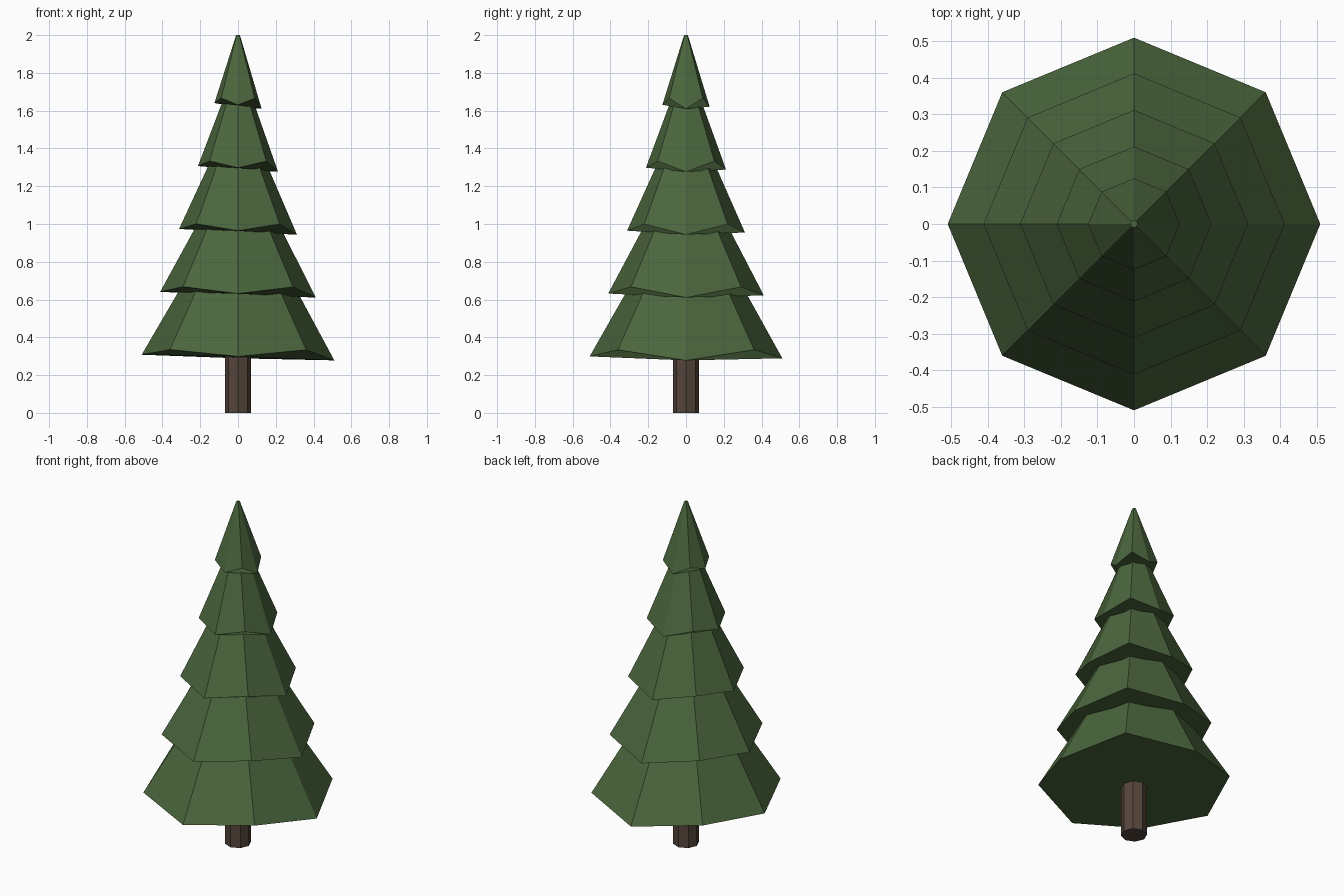
import bpy, bmesh, math

if "Cube" in bpy.data.objects:
    bpy.data.objects.remove(bpy.data.objects["Cube"])

SIDES = 8


def material(name, rgb):
    mat = bpy.data.materials.new(name)
    mat.diffuse_color = (*rgb, 1.0)
    mat.use_nodes = True
    mat.node_tree.nodes["Principled BSDF"].inputs["Base Color"].default_value = mat.diffuse_color
    return mat


def frustum(name, bottom, top, mat):
    """Closed flat-faced solid from two rings; each ring is (radius, [z per corner])."""
    bm = bmesh.new()
    rings = []
    for radius, heights in (bottom, top):
        rings.append([bm.verts.new((radius * math.cos(i * math.tau / SIDES),
                                    radius * math.sin(i * math.tau / SIDES), z))
                      for i, z in enumerate(heights)])
    low, high = rings
    for i in range(SIDES):
        j = (i + 1) % SIDES
        bm.faces.new((low[i], low[j], high[j], high[i]))
    bm.faces.new(low[::-1])
    bm.faces.new(high)
    mesh = bpy.data.meshes.new(name)
    bm.to_mesh(mesh)
    bm.free()
    mesh.materials.append(mat)
    obj = bpy.data.objects.new(name, mesh)
    bpy.context.collection.objects.link(obj)
    return obj


green = material("needle green", (0.070, 0.132, 0.047))
brown = material("bark brown", (0.090, 0.060, 0.043))

# Trunk
frustum("trunk", (0.07, [0.0] * SIDES), (0.07, [0.36] * SIDES), brown)

# Branch tiers: corners alternate between drooping and raised tips
TIP_Z = [0.278, 0.334, 0.289, 0.335, 0.308, 0.335, 0.299, 0.334]
STEP = 0.333
TIERS = [(0.51, 0.30), (0.412, 0.215), (0.312, 0.145), (0.212, 0.075), (0.125, 0.01)]
for n, (rim, neck) in enumerate(TIERS):
    frustum(f"branch_tier_{n + 1}",
            (rim, [z + n * STEP for z in TIP_Z]),
            (neck, [0.668 + n * STEP] * SIDES), green)
